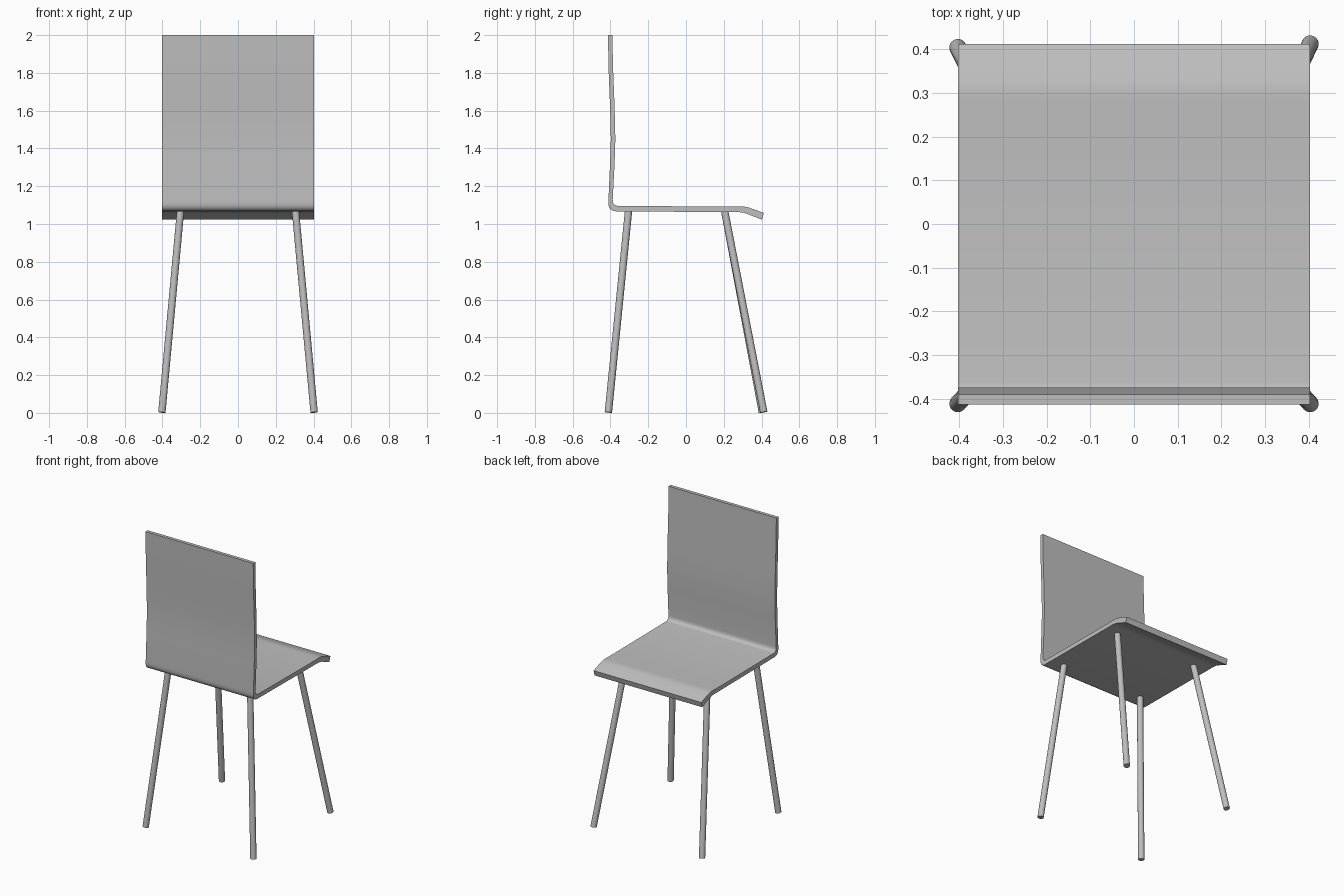
import bpy
import bmesh
from mathutils import Vector

cube = bpy.data.objects.get("Cube")
if cube:
    bpy.data.objects.remove(cube, do_unlink=True)

grey = bpy.data.materials.new("light_grey")
grey.use_nodes = True
colour = (0.52, 0.52, 0.52, 1)
grey.diffuse_color = colour
grey.node_tree.nodes["Principled BSDF"].inputs["Base Color"].default_value = colour


def finish(bm, name, angle):
    bmesh.ops.recalc_face_normals(bm, faces=bm.faces)
    mesh = bpy.data.meshes.new(name)
    bm.to_mesh(mesh)
    bm.free()
    mesh.materials.append(grey)
    obj = bpy.data.objects.new(name, mesh)
    bpy.context.collection.objects.link(obj)
    bpy.ops.object.select_all(action="DESELECT")
    obj.select_set(True)
    bpy.context.view_layer.objects.active = obj
    bpy.ops.object.shade_smooth_by_angle(angle=angle)
    return obj


def bend(start, corner, end, steps=5):
    """Rounded corner between two points."""
    a, b, c = Vector(start), Vector(corner), Vector(end)
    ts = [i / steps for i in range(steps + 1)]
    return [tuple(a * (1 - t) ** 2 + b * 2 * t * (1 - t) + c * t * t) for t in ts]


# Bent shell: side profile (y, z) of the backrest and seat, extruded across x
inner = [(-0.39, 2.0), (-0.386, 1.82), (-0.378, 1.62), (-0.374, 1.45), (-0.378, 1.32)]
inner += bend((-0.388, 1.13), (-0.389, 1.097), (-0.362, 1.096))
inner += [(0.2, 1.092)] + bend((0.28, 1.093), (0.31, 1.095), (0.335, 1.086), 3)
inner += [(0.412, 1.059)]
outer = [(-0.413, 2.0), (-0.41, 1.82), (-0.402, 1.62), (-0.398, 1.45), (-0.402, 1.32)]
outer += bend((-0.411, 1.12), (-0.416, 1.068), (-0.37, 1.067))
outer += [(0.2, 1.063)] + bend((0.26, 1.063), (0.295, 1.064), (0.32, 1.055), 3)
outer += [(0.402, 1.023)]

HALF_WIDTH = 0.403
bm = bmesh.new()
rows = []
for (yi, zi), (yo, zo) in zip(inner, outer):
    rows.append([bm.verts.new((x, y, z)) for x, y, z in (
        (-HALF_WIDTH, yi, zi), (HALF_WIDTH, yi, zi),
        (HALF_WIDTH, yo, zo), (-HALF_WIDTH, yo, zo))])
for a, b in zip(rows, rows[1:]):
    for i in range(4):
        j = (i + 1) % 4
        bm.faces.new((a[i], a[j], b[j], b[i]))
bm.faces.new(rows[0])
bm.faces.new(rows[-1])
finish(bm, "seat_and_backrest", 0.6)


# Splayed round legs
def leg(name, top, foot):
    top, foot = Vector(top), Vector(foot)
    axis = top - foot
    bm = bmesh.new()
    bmesh.ops.create_cone(bm, cap_ends=True, segments=20, radius1=0.0195,
                          radius2=0.0195, depth=axis.length)
    obj = finish(bm, name, 0.6)
    obj.rotation_mode = "QUATERNION"
    obj.rotation_quaternion = axis.to_track_quat("Z", "Y")
    obj.location = (top + foot) / 2


for side, s, front_y in (("left", 1, 0.412), ("right", -1, 0.404)):
    leg(side + "_leg_by_seat_edge", (s * 0.304, 0.204, 1.072), (s * 0.403, front_y, 0.004))
    leg(side + "_leg_by_backrest", (s * 0.304, -0.304, 1.072), (s * 0.403, -0.411, 0.003))
